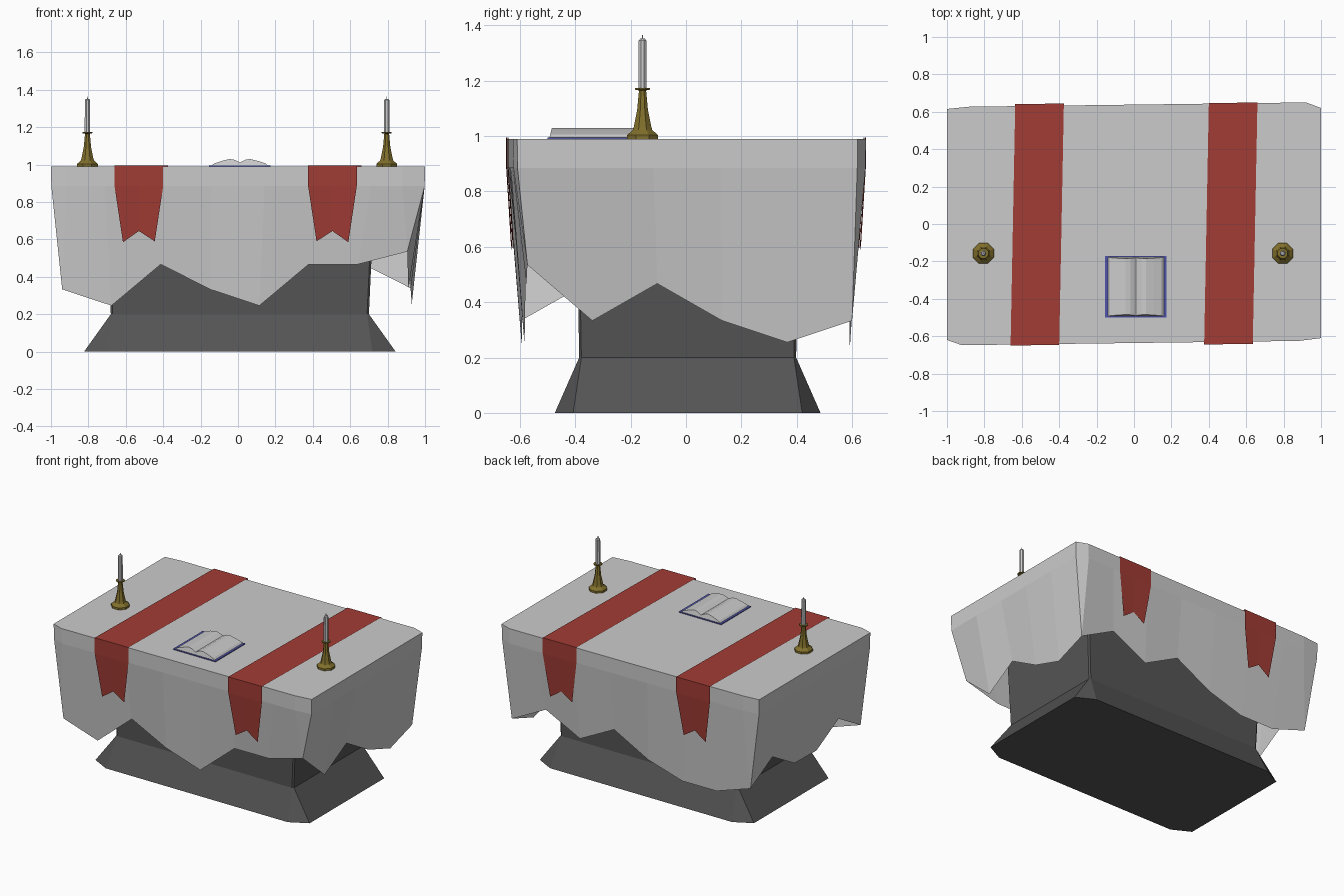
import bpy, bmesh, math
from mathutils import Vector

if "Cube" in bpy.data.objects:
    bpy.data.objects.remove(bpy.data.objects["Cube"])


def material(name, rgb):
    m = bpy.data.materials.new(name)
    m.diffuse_color = (*rgb, 1)
    m.use_nodes = True
    m.node_tree.nodes["Principled BSDF"].inputs["Base Color"].default_value = m.diffuse_color
    return m


RED = material("red_cloth", (0.36, 0.045, 0.035))
STONE = material("dark_stone", (0.09, 0.09, 0.09))
BRASS = material("brass", (0.22, 0.16, 0.025))
BLUE = material("blue_cover", (0.08, 0.09, 0.4))


def make(name, bm, mat=None):
    bmesh.ops.remove_doubles(bm, verts=bm.verts, dist=1e-4)
    bmesh.ops.recalc_face_normals(bm, faces=bm.faces)
    me = bpy.data.meshes.new(name)
    bm.to_mesh(me)
    bm.free()
    ob = bpy.data.objects.new(name, me)
    bpy.context.collection.objects.link(ob)
    if mat:
        me.materials.append(mat)
    return ob


def loft(rings, closed=True, cap_start=False, cap_end=False):
    """Skin a list of equally long point rings, collapsing repeated points."""
    bm = bmesh.new()
    vs = [[bm.verts.new(p) for p in r] for r in rings]
    n = len(rings[0])
    for a, b in zip(vs, vs[1:]):
        for i in range(n if closed else n - 1):
            j = (i + 1) % n
            quad = [a[i], a[j], b[j], b[i]]
            if (b[i].co - b[j].co).length < 1e-4:
                quad.pop()
            bm.faces.new(quad)
    if cap_start:
        bm.faces.new(vs[0])
    if cap_end:
        bm.faces.new(vs[-1])
    return bm


def lathe(name, profile, sides, x, y, mat=None):
    rings = []
    for r, z in profile:
        rings.append([(x + r * math.cos(2 * math.pi * (i + .5) / sides),
                       y + r * math.sin(2 * math.pi * (i + .5) / sides), z) for i in range(sides)])
    return make(name, loft(rings, True, True, True), mat)


# Stone altar: flared foot with cut corners, running into a plain block
def cut_rect(hx, hy, cx, cy, z):
    pts = [(hx - cx, -hy), (hx, -hy + cy), (hx, hy - cy), (hx - cx, hy),
           (-hx + cx, hy), (-hx, hy - cy), (-hx, -hy + cy), (-hx + cx, -hy)]
    return [(x + .01, y + .006, z) for x, y in pts]


make("stone_altar", loft([cut_rect(.833, .48, .125, .066, 0),
                          cut_rect(.69, .392, .01, .008, .2),
                          cut_rect(.725, .405, .01, .008, .96)], True, True, True), STONE)

# Altar cloth: each side runs corner, cut corner, columns, cut corner, corner
# (top points along the side, hem end points, hem heights)
sides = [
    ([(-1, -.62), (-.92, -.648), (.88, -.625), (1, -.61)], (-.94, -.597), (.905, -.573),
     [.333, .246, .467, .333, .246, .467, .467, .535]),
    ([(1, -.61), (1, .62)], (.905, -.573), (.935, .6),
     [.535, .333, .467, .333, .255, .333]),
    ([(1, .62), (.92, .65), (-.88, .627), (-1, .615)], (.935, .6), (-.915, .59),
     [.333, .467, .333, .467, .325, .246, .246, .333]),
    ([(-1, .615), (-1, -.62)], (-.915, .59), (-.94, -.597),
     [.333, .467, .333, .333, .467, .333]),
]
top, hem = [], []
for outline, h0, h1, heights in sides:
    n = len(heights) - 1
    a, b = Vector(h0), Vector(h1)
    ends = [Vector(p) for p in outline]
    low = [(*a.lerp(b, k / n), z) for k, z in enumerate(heights)]
    top.append(ends[0])
    hem.append(low[0])
    if len(ends) == 4:                       # extra column for the cut corner
        top.append(ends[1])
        hem.append(low[0])
    for k in range(1, n):
        x = ends[0].lerp(ends[-1], k / n)
        if len(ends) == 4:
            t = (x.x - ends[1].x) / (ends[2].x - ends[1].x)
            x = ends[1].lerp(ends[2], t)
        top.append(x)
        hem.append(low[k])
    if len(ends) == 4:
        top.append(ends[2])
        hem.append(low[-1])
make("altar_cloth", loft([[(p.x, p.y, .99) for p in top],
                          [(p.x * .998, p.y * .998, .885) for p in top],
                          hem], True, True))


# Red ribbons: the second is the first turned half way round
def ribbon(name, turn):
    rows = []
    for s, cx in ((-1, -.53), (1, -.505)):
        edge = lambda x: (s * .653 + (x + .92 if s < 0 else x - .88) * .0128)
        if s > 0:
            edge = lambda x: .644 + x * .0128 + .005
        strip = []
        for hw, z, inset in ((.085, None, .018), (.13, .885, 0), (.13, .995, 0)):
            xs = (cx - hw, cx, cx + hw)
            zs = (z, z, z) if z else (.585, .645, .59)
            strip.append([(x * turn, (edge(x) - s * inset) * turn, zz) for x, zz in zip(xs, zs)])
        rows += strip if s < 0 else strip[::-1]
    make(name, loft(rows, False), RED)


ribbon("ribbon_left", 1)
ribbon("ribbon_right", -1)

# Candlesticks with candles and wicks
for side, x in (("left", -.805), ("right", .795)):
    y = -.157
    lathe("candlestick_" + side,
          [(.06, .988), (.06, 1.004), (.038, 1.022), (.034, 1.035), (.021, 1.095),
           (.014, 1.165), (.029, 1.168), (.029, 1.174)], 8, x, y, BRASS)
    lathe("candle_" + side, [(.016, 1.17), (.015, 1.345), (.009, 1.352)], 8, x, y)
    lathe("wick_" + side, [(.003, 1.345), (.002, 1.365)], 4, x, y)

# Open book: thin blue cover and two humped pages
bm = bmesh.new()
bmesh.ops.create_cube(bm, size=1)
for v in bm.verts:
    v.co = (v.co.x * .33 + .01, v.co.y * .33 - .335, v.co.z * .007 + .992)
make("book_cover", bm, BLUE)

half = [(.15, .995), (.138, 1.006), (.095, 1.02), (.055, 1.03), (.03, 1.026)]
profile = [(-x, z) for x, z in half] + [(0, 1.011)] + half[::-1]
rings = [[(x + .01, -.335 + s * (.158 - (z - .995) * .25), z) for x, z in profile] for s in (-1, 1)]
make("book_pages", loft(rings, True, True, True))
